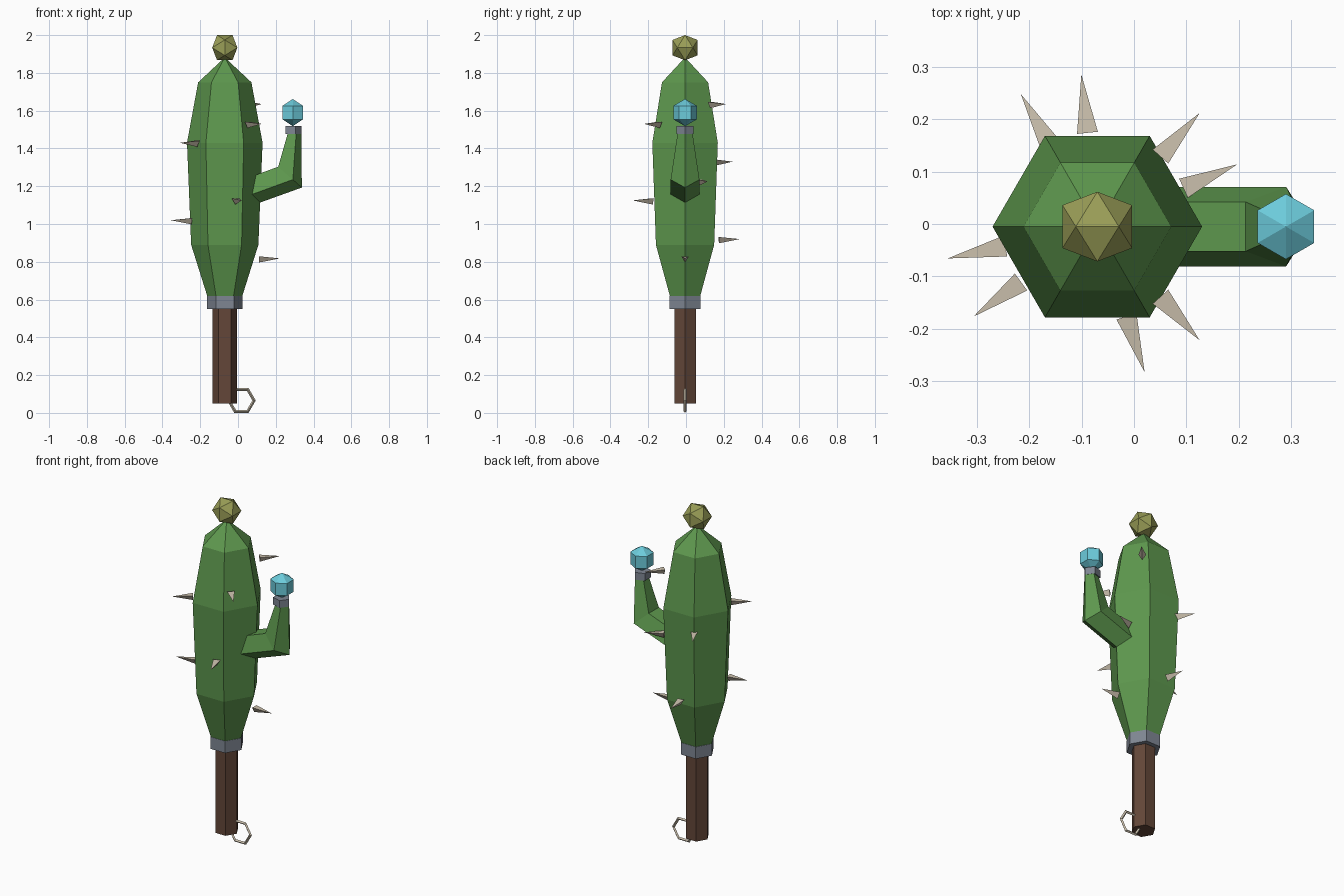
import bpy, bmesh
from math import sin, cos, radians, tau, sqrt
from mathutils import Vector, Matrix

cube = bpy.data.objects.get("Cube")
if cube:
    bpy.data.objects.remove(cube, do_unlink=True)

AXIS = Vector((-0.07, -0.005, 0))


def material(name, rgb):
    m = bpy.data.materials.new(name)
    m.use_nodes = True
    m.diffuse_color = (*rgb, 1)
    m.node_tree.nodes["Principled BSDF"].inputs["Base Color"].default_value = (*rgb, 1)
    return m


GREEN = material("cactus green", (0.11, 0.31, 0.075))
BROWN = material("wood brown", (0.125, 0.062, 0.04))
GREY = material("band grey", (0.21, 0.24, 0.29))
BLUE = material("flower blue", (0.15, 0.6, 0.71))
OLIVE = material("bud olive", (0.32, 0.34, 0.095))
BONE = material("bone beige", (0.6, 0.53, 0.42))


def finish(name, bm, mat):
    bmesh.ops.recalc_face_normals(bm, faces=bm.faces)
    mesh = bpy.data.meshes.new(name)
    bm.to_mesh(mesh)
    bm.free()
    mesh.materials.append(mat)
    obj = bpy.data.objects.new(name, mesh)
    bpy.context.collection.objects.link(obj)
    return obj


def loft(name, rings, mat):
    """Skin a list of point rings and close both ends."""
    bm = bmesh.new()
    loops = [[bm.verts.new(p) for p in ring] for ring in rings]
    n = len(loops[0])
    for a, b in zip(loops, loops[1:]):
        for i in range(n):
            j = (i + 1) % n
            bm.faces.new((a[i], a[j], b[j], b[i]))
    bm.faces.new(loops[0])
    bm.faces.new(loops[-1])
    return finish(name, bm, mat)


def ring(center, r, sides):
    return [Vector(center) + Vector((r * cos(tau * i / sides), r * sin(tau * i / sides), 0))
            for i in range(sides)]


def turned(name, profile, mat, center=AXIS, sides=6):
    return loft(name, [ring((center[0], center[1], z), r, sides) for r, z in profile], mat)


# Handle, collar and faceted trunk
turned("handle", [(0.066, 0.05), (0.066, 0.56)], BROWN)
turned("collar", [(0.095, 0.55), (0.095, 0.62)], GREY)
turned("cactus_body", [(0.09, 0.61), (0.178, 0.89), (0.2, 1.43), (0.141, 1.75), (0.002, 1.88)], GREEN)

# Bud on top: icosahedron resting on an edge
a, b = 0.041, 0.0665
bm = bmesh.new()
for s in (-1, 1):
    for t in (-1, 1):
        for p in ((s * a, 0, t * b), (s * b, t * a, 0), (0, s * b, t * a)):
            bm.verts.new(AXIS + Vector((0, 0, 2 - b)) + Vector(p))
bmesh.ops.convex_hull(bm, input=bm.verts)
finish("top_bud", bm, OLIVE)


# Bent arm with a five-sided section, corner on the outer side
def arm_ring(center, outward, r):
    out = Vector(outward)
    return [Vector(center) + out * cos(tau * i / 5) + Vector((0, r * sin(tau * i / 5), 0))
            for i in range(5)]


loft("cactus_arm", [
    arm_ring((0.03, -0.005, 1.167), (0.027, 0, -0.075), 0.08),
    arm_ring((0.269, -0.005, 1.254), (0.069, 0, -0.061), 0.08),
    arm_ring((0.297, -0.005, 1.49), (0.038, 0, 0), 0.04)], GREEN)
ARM_TIP = (0.29, -0.005)
turned("arm_band", [(0.047, 1.477), (0.047, 1.52)], GREY, ARM_TIP, 5)

# Flower ball on the arm
bm = bmesh.new()
bmesh.ops.create_uvsphere(bm, u_segments=6, v_segments=3, radius=0.072,
                          matrix=Matrix.Translation((*ARM_TIP, 1.59)))
finish("arm_flower", bm, BLUE)

# Three-sided spikes pointing outward: angle and height
SPIKES = [(0, 0.818), (24, 1.225), (48, 1.635), (96, 0.92), (120, 1.33),
          (192, 1.02), (216, 1.43), (288, 1.125), (312, 1.53)]
for n, (angle, z) in enumerate(SPIKES, 1):
    out = Vector((cos(radians(angle)), sin(radians(angle)), 0))
    side = Vector((-out.y, out.x, 0))
    base = AXIS + out * 0.18 + Vector((0, 0, z))
    bm = bmesh.new()
    for x, h in ((0, -0.022), (0.02, 0.011), (-0.02, 0.011)):
        bm.verts.new(base + side * x + Vector((0, 0, h)))
    bm.verts.new(base + out * 0.112)
    bmesh.ops.convex_hull(bm, input=bm.verts)
    finish(f"spike_{n}", bm, BONE)

# Hexagonal hanging ring at the foot of the handle
bm = bmesh.new()
loops = []
for i in range(6):
    d = Vector((cos(tau * i / 6), 0, sin(tau * i / 6)))
    c = Vector((0.018, -0.005, 0.066))
    loops.append([bm.verts.new(c + d * r + Vector((0, y, 0)))
                  for r, y in ((0.076, 0), (0.067, 0.008), (0.058, 0), (0.067, -0.008))])
for i in range(6):
    p, q = loops[i], loops[(i + 1) % 6]
    for k in range(4):
        m = (k + 1) % 4
        bm.faces.new((p[k], p[m], q[m], q[k]))
finish("hanging_ring", bm, BONE)
